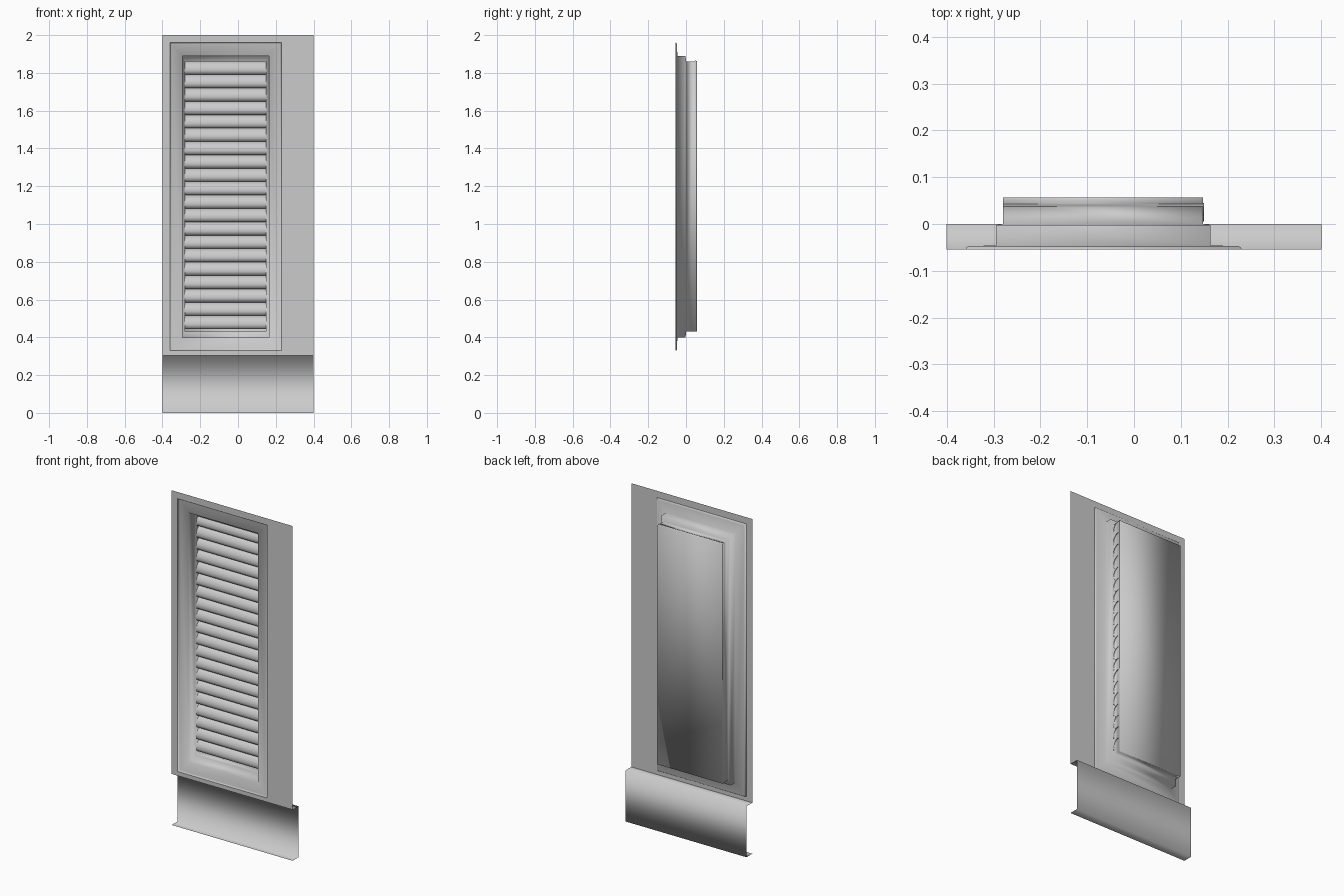
import bpy, bmesh

cube = bpy.data.objects.get("Cube")
if cube:
    bpy.data.objects.remove(cube)

metal = bpy.data.materials.new("grey_metal")
metal.use_nodes = True
GREY = (0.6, 0.6, 0.6, 1)
metal.diffuse_color = GREY
metal.node_tree.nodes["Principled BSDF"].inputs["Base Color"].default_value = GREY


def finish(name, bm, smooth):
    mesh = bpy.data.meshes.new(name)
    for face in bm.faces:
        face.smooth = smooth
    bm.to_mesh(mesh)
    bm.free()
    mesh.materials.append(metal)
    obj = bpy.data.objects.new(name, mesh)
    bpy.context.collection.objects.link(obj)
    return obj


def rect_loop(bm, x0, x1, z0, z1, y):
    return [bm.verts.new((x, y, z)) for x, z in ((x0, z0), (x1, z0), (x1, z1), (x0, z1))]


def nested_loops(name, rects, close, smooth):
    """Bridge successive rectangles into one pressed sheet."""
    bm = bmesh.new()
    loops = [rect_loop(bm, *r) for r in rects]
    for a, b in zip(loops, loops[1:]):
        for i in range(4):
            j = (i + 1) % 4
            bm.faces.new((a[i], a[j], b[j], b[i]))
    if close:
        bm.faces.new(loops[-1])
    return finish(name, bm, smooth)


def swept_strip(bm, profile, x0, x1, z=0):
    """Sweep a y-z profile along x."""
    rows = [[bm.verts.new((x, y, z + dz)) for x in (x0, x1)] for y, dz in profile]
    for (a, b), (c, d) in zip(rows, rows[1:]):
        bm.faces.new((a, c, d, b))


FRONT = -0.055
BACK = 0.057

# Flat sheet around the pressed surround
rim = (-0.36, 0.23, 0.33, 1.96, FRONT)
nested_loops("front_sheet", [(-0.4, 0.4, 0.305, 2, FRONT), rim], False, False)

# Pressed surround, stepped frame and closed louver box
nested_loops("recessed_frame", [
    rim,
    (-0.358, 0.228, 0.332, 1.958, -0.05),
    (-0.352, 0.222, 0.338, 1.952, -0.047),
    (-0.295, 0.163, 0.40, 1.89, -0.046),
    (-0.295, 0.163, 0.40, 1.89, -0.002),
    (-0.28, 0.147, 0.43, 1.86, 0),
    (-0.28, 0.147, 0.43, 1.86, 0.04),
    (-0.28, 0.147, 0.43, 1.866, 0.052),
    (-0.28, 0.147, 0.43, 1.862, BACK),
], True, True)

# Set-back skirt with upper ledge and bottom lip
bm = bmesh.new()
swept_strip(bm, [(FRONT, 0.305), (0, 0.305), (0, 0), (FRONT, 0)], -0.4, 0.4)
finish("lower_skirt", bm, True)

# Curved louver slats, ends passing just through the left wall
SLATS = 20
PITCH = 0.0709
slat_profile = [(0.045, 0.004), (0.03, 0), (0.017, -0.011), (0.008, -0.027),
                (0.005, -0.045), (0.01, -0.06), (0.022, -0.067)]
bm = bmesh.new()
for i in range(SLATS):
    swept_strip(bm, slat_profile, -0.28, 0.15, 1.858 - i * PITCH)
finish("louver_slats", bm, True)
